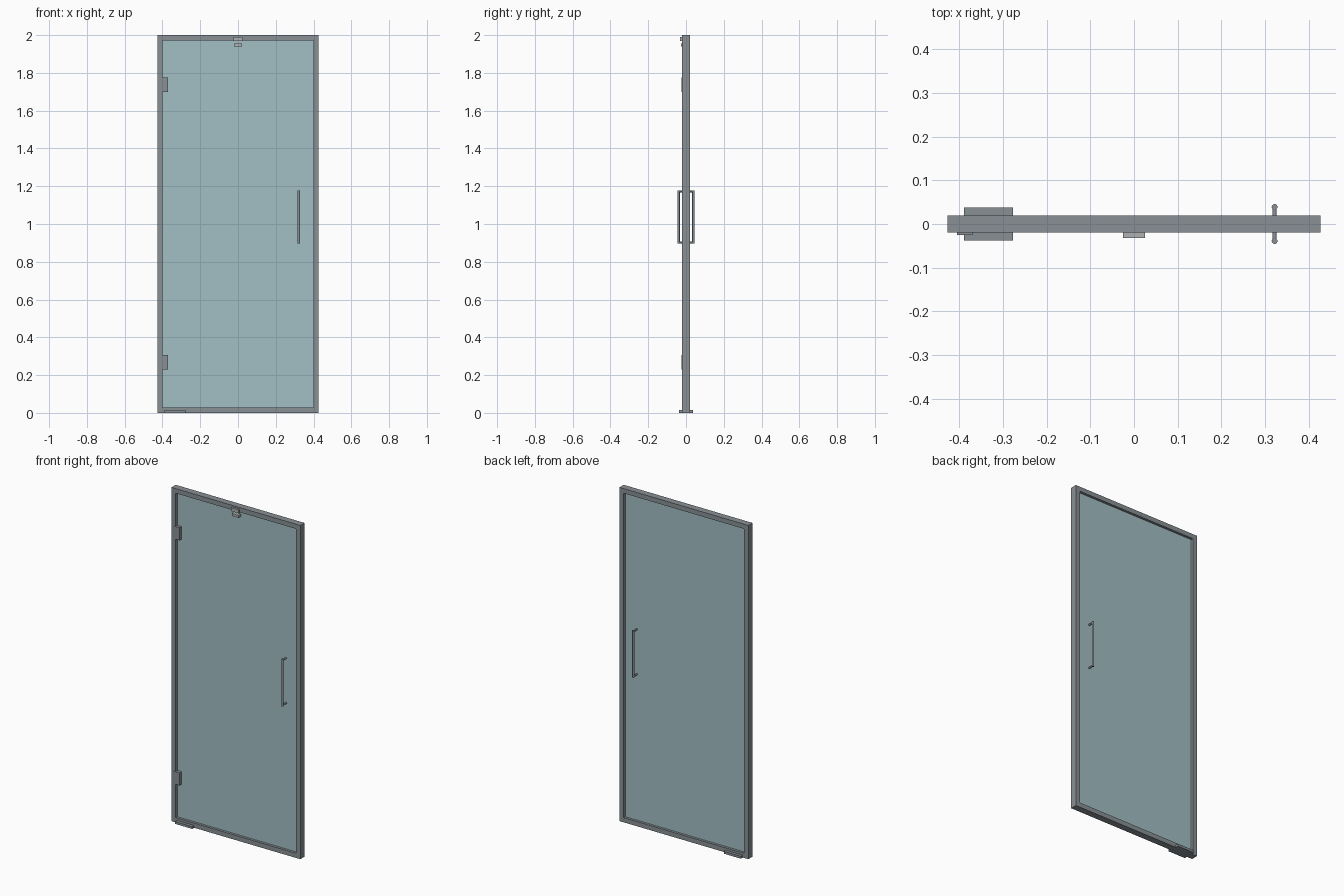
import bpy, bmesh
from mathutils import Vector

if "Cube" in bpy.data.objects:
    bpy.data.objects.remove(bpy.data.objects["Cube"])


def material(name, color):
    m = bpy.data.materials.new(name)
    m.diffuse_color = color
    m.use_nodes = True
    m.node_tree.nodes["Principled BSDF"].inputs["Base Color"].default_value = m.diffuse_color
    return m


metal = material("dark_metal", (0.25, 0.28, 0.30, 1))
steel = material("light_metal", (0.42, 0.44, 0.45, 1))
glass = material("tinted_glass", (0.36, 0.52, 0.55, 1))


def box(name, lo, hi, mat, bevel=0):
    """Box between two corners, optionally bevelled."""
    lo, hi = Vector(lo), Vector(hi)
    bm = bmesh.new()
    bmesh.ops.create_cube(bm, size=1)
    for v in bm.verts:
        v.co = (lo + hi) / 2 + v.co * (hi - lo)
    me = bpy.data.meshes.new(name)
    bm.to_mesh(me)
    bm.free()
    ob = bpy.data.objects.new(name, me)
    bpy.context.collection.objects.link(ob)
    me.materials.append(mat)
    if bevel:
        mod = ob.modifiers.new("bevel", 'BEVEL')
        mod.width = bevel
        mod.segments = 2
    return ob


def rod(name, a, b, radius, mat):
    """Smooth cylinder between two points."""
    a, b = Vector(a), Vector(b)
    bpy.ops.mesh.primitive_cylinder_add(vertices=24, radius=radius,
                                        depth=(b - a).length, location=(a + b) / 2)
    ob = bpy.context.object
    ob.name = name
    ob.rotation_euler = (b - a).to_track_quat('Z', 'Y').to_euler()
    ob.data.materials.append(mat)
    bpy.ops.object.shade_smooth_by_angle()


W, D, T = 0.427, 0.02, 0.028   # half width, half depth, frame thickness

# Frame
for side, s in (("left", -1), ("right", 1)):
    x0, x1 = sorted((s * W, s * (W - T)))
    box(f"frame_{side}", (x0, -D, 0), (x1, D, 2), metal)
box("frame_top", (-W + T, -D, 2 - T), (W - T, D, 2), metal)
box("frame_bottom", (-W + T, -D, 0), (W - T, D, T), metal)

# Glass panel
box("glass_panel", (-W + T, -0.005, T), (W - T, 0.005, 2 - T), glass)

# Hinges on the left stile
for name, z in (("lower", 0.268), ("upper", 1.737)):
    box(f"hinge_{name}", (-0.406, -0.025, z - 0.038), (-0.37, -0.004, z + 0.038), metal)

# Floor pivot plate
box("floor_pivot", (-0.39, -0.038, 0), (-0.277, 0.038, 0.014), metal)

# Catch at the top: body on the frame, strike on the glass
box("catch_body", (-0.025, -0.032, 1.97), (0.025, -D, 1.99), steel)
box("catch_strike", (-0.022, -0.027, 1.94), (0.022, -0.004, 1.955), steel)

# Pull handles on both faces
for side, s in (("front", -1), ("back", 1)):
    rod(f"handle_{side}_bar", (0.322, s * 0.039, 0.897), (0.322, s * 0.039, 1.178), 0.0065, metal)
    for end, z in (("lower", 0.903), ("upper", 1.172)):
        rod(f"handle_{side}_{end}_post", (0.322, s * 0.004, z), (0.322, s * 0.039, z), 0.005, metal)
